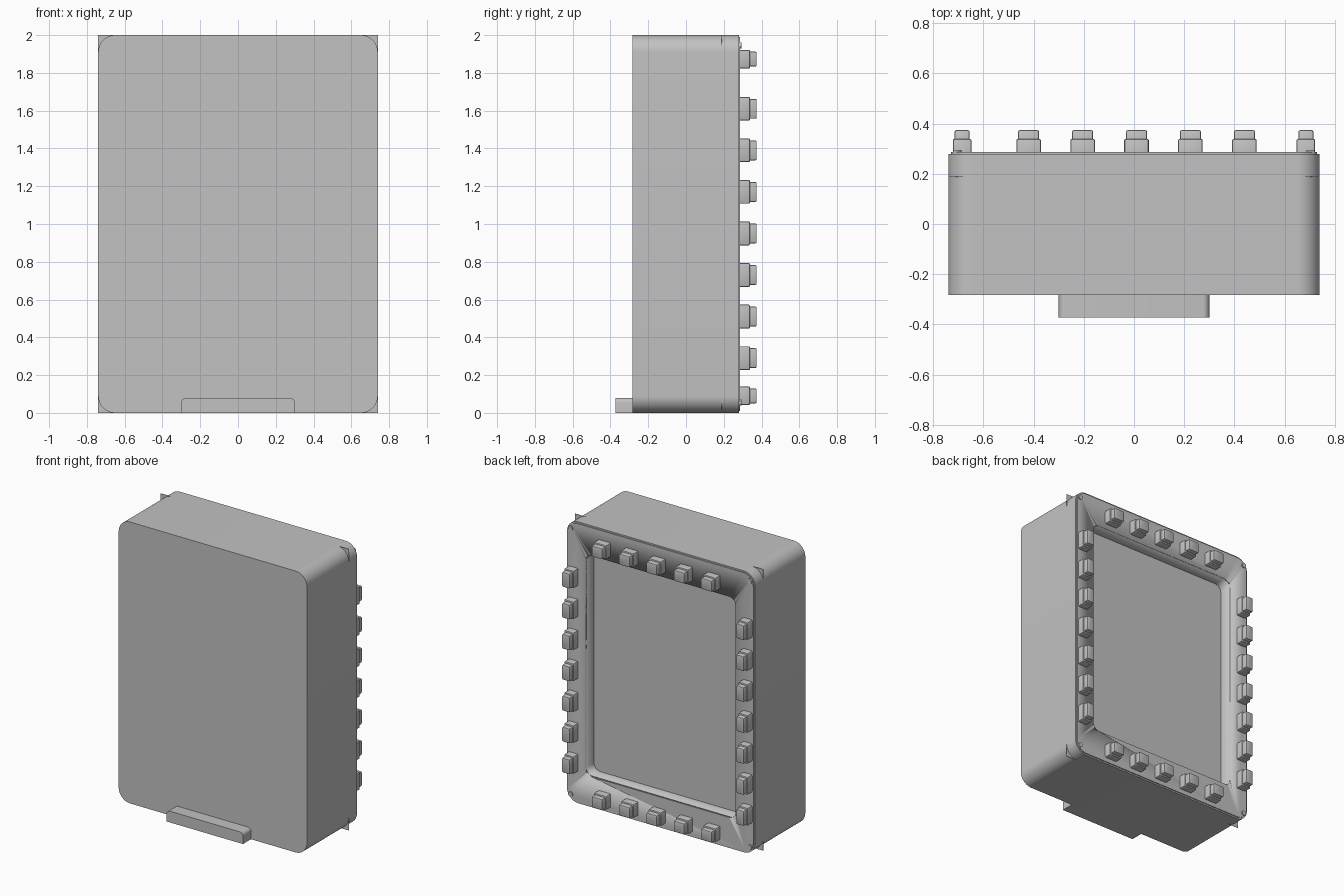
import bpy
import bmesh
import math
from mathutils import Matrix

cube = bpy.data.objects.get("Cube")
if cube:
    bpy.data.objects.remove(cube, do_unlink=True)

grey = bpy.data.materials.new("plain_grey")
grey.use_nodes = True
colour = (0.54, 0.54, 0.54, 1)
grey.diffuse_color = colour
grey.node_tree.nodes["Principled BSDF"].inputs["Base Color"].default_value = colour


def finish(bm, name):
    """Turn a bmesh into a grey object with smooth curves and sharp edges."""
    bmesh.ops.recalc_face_normals(bm, faces=bm.faces)
    mesh = bpy.data.meshes.new(name)
    bm.to_mesh(mesh)
    bm.free()
    mesh.materials.append(grey)
    obj = bpy.data.objects.new(name, mesh)
    bpy.context.collection.objects.link(obj)
    bpy.ops.object.select_all(action="DESELECT")
    obj.select_set(True)
    bpy.context.view_layer.objects.active = obj
    bpy.ops.object.shade_smooth_by_angle(angle=math.radians(30))
    return obj


def prism(name, x, z, width, height, y0, y1, radius=0, steps=8, rim=0, square_base=False):
    """Upright rounded rectangle pushed along y, with an optional bevelled back rim."""
    bm = bmesh.new()
    place = Matrix.Translation((x, (y0 + y1) / 2, z)) @ Matrix.Diagonal((width, y1 - y0, height, 1))
    bmesh.ops.create_cube(bm, size=1, matrix=place)
    if radius:
        edges = [e for e in bm.edges
                 if abs(e.verts[0].co.y - e.verts[1].co.y) > 1e-5
                 and not (square_base and e.verts[0].co.z < z)]
        bmesh.ops.bevel(bm, geom=edges, offset=radius, segments=steps, profile=0.5, affect="EDGES")
    if rim:
        edges = [e for e in bm.edges if all(abs(v.co.y - y1) < 1e-5 for v in e.verts)]
        bmesh.ops.bevel(bm, geom=edges, offset=rim, segments=2, profile=0.5, affect="EDGES")
    return finish(bm, name)


def cut(obj, cutter):
    mod = obj.modifiers.new("opening", "BOOLEAN")
    mod.operation = "DIFFERENCE"
    mod.solver = "EXACT"
    mod.object = cutter


# Housing and raised bezel, both opened for the recessed screen
W, H = 1.48, 2.0
opening = prism("screen_opening_cutter", 0, 1.005, 1.18, 1.57, 0.18, 0.4, 0.05)
opening.hide_render = True
opening.hide_viewport = True
housing = prism("housing", 0, 1, W, H, -0.283, 0.28, 0.09, 12)
bezel = prism("bezel", 0, 1, W - 0.02, H - 0.02, 0.275, 0.287, 0.08, 12)
for part in (housing, bezel):
    cut(part, opening)

# Square screen sheet whose corner tips show past the rounded housing
prism("screen_panel", 0, 1, W, H, 0.187, 0.19)

# Foot bar low on the front
prism("foot_bar", 0, 0.04, 0.6, 0.08, -0.373, -0.28, 0.025, 6, square_base=True)


def button(name, x, z, width, height):
    prism(name + "_base", x, z, width, height, 0.28, 0.338, 0.008, 2, 0.004)
    prism(name + "_cap", x, z, width - 0.014, height - 0.02, 0.33, 0.374, 0.008, 2, 0.007)


# Seven buttons down each side
for side, x in (("left", 0.685), ("right", -0.685)):
    for i in range(7):
        button(f"{side}_button_{i + 1}", x, 0.29 + 0.22 * i, 0.074, 0.125)

# Five buttons along the top and bottom
for row, z in (("top", 1.873), ("bottom", 0.09)):
    for i in range(5):
        button(f"{row}_button_{i + 1}", 0.01 + 0.215 * (i - 2), z, 0.098, 0.098)

# Corner screws with a hex socket step
for x in (-0.705, 0.705):
    for z in (0.055, 1.945):
        bm = bmesh.new()
        place = Matrix.Translation((x, 0.286, z)) @ Matrix.Rotation(math.radians(90), 4, "X")
        bmesh.ops.create_cone(bm, cap_ends=True, segments=20, radius1=0.017, radius2=0.017,
                              depth=0.016, matrix=place)
        finish(bm, "corner_screw")
